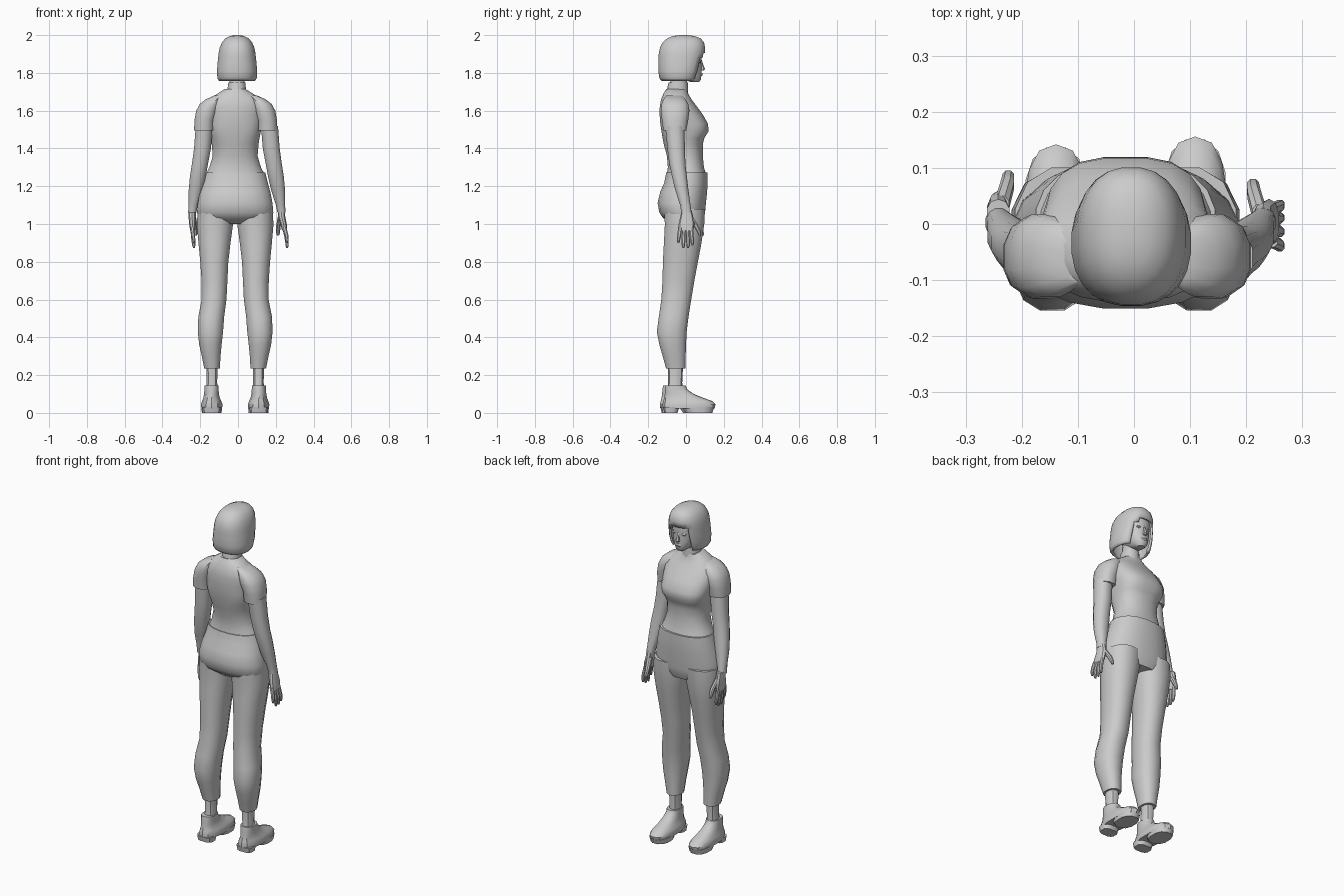
import bpy, bmesh
from math import sin, cos, pi, copysign

XC = -0.015  # body mid-line


def finish(name, bm, angle=38):
    bmesh.ops.recalc_face_normals(bm, faces=bm.faces)
    me = bpy.data.meshes.new(name)
    bm.to_mesh(me)
    bm.free()
    ob = bpy.data.objects.new(name, me)
    bpy.context.collection.objects.link(ob)
    bpy.ops.object.select_all(action='DESELECT')
    ob.select_set(True)
    bpy.context.view_layer.objects.active = ob
    bpy.ops.object.shade_smooth_by_angle(angle=angle * pi / 180)
    return ob


def loft(name, rings, n=12, p=2.3, caps=True, keep=None):
    """Skin horizontal rings given as (z, x0, x1, y0, y1[, squareness])."""
    bm = bmesh.new()
    loops = []
    for z, x0, x1, y0, y1, *q in rings:
        e = 2 / (q[0] if q else p)
        loop = []
        for i in range(n):
            a = 2 * pi * (i + 0.5) / n
            c, s = cos(a), sin(a)
            loop.append(bm.verts.new(((x0 + x1) / 2 + (x1 - x0) / 2 * copysign(abs(c) ** e, c),
                                      (y0 + y1) / 2 + (y1 - y0) / 2 * copysign(abs(s) ** e, s), z)))
        loops.append(loop)
    for lo, hi in zip(loops, loops[1:]):
        for i in range(n):
            j = (i + 1) % n
            bm.faces.new((lo[i], lo[j], hi[j], hi[i]))
    if caps:
        bm.faces.new(loops[0])
    bm.faces.new(loops[-1])
    if keep:
        drop = [f for f in bm.faces if not keep(f.calc_center_median())]
        bmesh.ops.delete(bm, geom=drop, context='FACES')
    return finish(name, bm)


def sym(rows):
    """Rows (z, half width, y0, y1[, squareness]) centred on the mid-line."""
    return [(z, XC - h, XC + h, *r) for z, h, *r in rows]


def side(rows, s, xc=XC, dy=0):
    """Rows measured outward from the mid-line, placed on side s."""
    return [(z, *sorted((xc + s * a, xc + s * b)), y0 + dy, y1 + dy, *q)
            for z, a, b, y0, y1, *q in rows]


# Shirt body, with a squared bust
loft("shirt", sym([
    (1.262, .158, -.103, .108), (1.30, .138, -.097, .096), (1.36, .12, -.102, .09),
    (1.42, .125, -.118, .09), (1.455, .13, -.125, .098, 2.7), (1.49, .137, -.131, .120, 3),
    (1.53, .145, -.137, .118, 2.8), (1.58, .155, -.141, .09), (1.62, .158, -.14, .06),
    (1.66, .14, -.133, .03), (1.69, .095, -.12, .012), (1.715, .055, -.105, .008)]), n=20)
loft("collar", [(1.69, -.06, .045, -.105, .012), (1.75, -.052, .04, -.093, .01)], n=14)
loft("neck", [(1.73, -.046, .036, -.088, .003), (1.82, -.046, .036, -.075, .02)], n=12)

# Trousers
loft("hips", sym([
    (1.0, .12, -.08, .085), (1.035, .195, -.125, .098), (1.06, .204, -.142, .102),
    (1.11, .2, -.152, .107), (1.17, .188, -.138, .113), (1.22, .174, -.116, .116),
    (1.272, .161, -.106, .116)]), n=20)

leg_rows = [
    (.235, .08, .165, -.107, -.002), (.30, .076, .178, -.125, .0), (.36, .07, .192, -.143, .002),
    (.43, .062, .2, -.157, .006), (.51, .056, .197, -.146, .016), (.60, .044, .179, -.133, .03),
    (.70, .039, .18, -.127, .047), (.80, .034, .187, -.125, .066), (.90, .022, .197, -.12, .085),
    (1.0, .008, .206, -.115, .1), (1.08, .004, .2, -.12, .104)]
shoe_rows = [
    (.022, .068, .18, -.128, .145, 2.5), (.045, .066, .182, -.13, .15, 2.5),
    (.062, .072, .177, -.126, .135, 2.4), (.078, .08, .17, -.122, .09), (.1, .085, .166, -.118, .035),
    (.125, .087, .163, -.117, .0), (.145, .087, .163, -.113, -.008)]
sleeve_rows = [
    (1.495, .115, .222, -.122, .003, 2.6), (1.55, .11, .22, -.13, .014), (1.6, .09, .211, -.135, .02),
    (1.635, .08, .192, -.132, .015), (1.66, .07, .16, -.122, .0), (1.68, .06, .115, -.105, -.02)]
arm_rows = [
    (1.06, .208, .253, -.025, .03), (1.10, .2, .25, -.032, .025), (1.18, .174, .25, -.058, .014),
    (1.25, .158, .244, -.075, .006), (1.32, .145, .233, -.09, -.002), (1.40, .13, .222, -.1, -.004),
    (1.52, .12, .213, -.112, -.008)]

for s, tag in ((-1, "left"), (1, "right")):
    loft("leg_" + tag, side(leg_rows, s), n=12)
    loft("ankle_" + tag, side([(.1, .088, .162, -.105, -.015), (.16, .094, .152, -.094, -.02),
                               (.26, .092, .155, -.096, -.015)], s), n=10)
    # Shoes with separate heel and forefoot soles
    d = .006 if s > 0 else -.008
    loft("shoe_" + tag, side(shoe_rows, s, dy=d), n=14)
    loft("heel_" + tag, side([(0, .078, .172, -.122, -.05, 3), (.03, .074, .176, -.128, -.04, 3)], s, dy=d), n=12)
    loft("sole_" + tag, side([(0, .07, .178, -.01, .135), (.03, .068, .18, -.03, .147)], s, dy=d), n=12)

    # Sleeves and arms
    loft("sleeve_" + tag, side(sleeve_rows, s, xc=-.012), n=12)
    ax = 0 if s > 0 else -.012
    loft("arm_" + tag, side(arm_rows, s, xc=ax), n=12)

    # Hands: the right leans outward, the left inward
    lean = .026 if s > 0 else -.012
    dy = 0 if s > 0 else .015

    def flesh(name, pts, n=8):
        # pts: (z, outward x, y, half thickness, half width)
        loft(name, side([(z, x - t, x + t, y - w, y + w) for z, x, y, t, w in pts], s, xc=ax, dy=dy), n=n)

    flesh("palm_" + tag, [(.965, .234 + lean * .5, .0, .014, .038), (1.0, .233 + lean * .3, .003, .018, .042),
                          (1.04, .231, .004, .02, .034), (1.075, .23, .003, .021, .026)], 10)
    for k, (y, tip) in enumerate(((-.04, .9), (-.014, .872), (.011, .872), (.034, .885))):
        mid = (tip + .98) / 2
        flesh(f"finger_{tag}_{k + 1}", [(tip, .233 + lean, y * 1.0, .005, .005), (tip + .015, .234 + lean, y, .009, .0095),
                                       (mid, .236 + lean * .8, y * .9, .011, .011), (.985, .234 + lean * .4, y * .75, .012, .012)])
    flesh("thumb_" + tag, [(.938, .212, .074, .006, .006), (.955, .212, .07, .011, .011),
                           (.99, .214, .053, .013, .015), (1.04, .224, .018, .014, .018)])

# Head with a tapered jaw
HX = -.005
loft("head", [(z, HX - h, HX + h, *r) for z, h, *r in [
    (1.752, .022, .025, .07), (1.765, .036, -.02, .08), (1.79, .054, -.06, .083), (1.82, .066, -.09, .083),
    (1.86, .072, -.1, .082), (1.90, .075, -.1, .086), (1.94, .07, -.09, .075), (1.97, .05, -.06, .05)]], n=16)
loft("nose", [(1.812, HX - .01, HX + .01, .07, .092), (1.82, HX - .013, HX + .013, .07, .101),
              (1.84, HX - .008, HX + .008, .07, .093), (1.868, HX - .006, HX + .006, .07, .083)], n=6)
loft("lips", [(1.782, HX - .012, HX + .012, .06, .084), (1.79, HX - .02, HX + .02, .06, .089),
              (1.8, HX - .016, HX + .016, .06, .087)], n=8)
for s in (-1, 1):
    c = HX + s * .031
    loft("eye", [(1.85, c - .008, c + .008, .06, .075), (1.857, c - .015, c + .015, .06, .08),
                 (1.865, c - .008, c + .008, .06, .077)], n=8)

# Bob haircut: an open shell with an arched face opening
def keep(c):
    arch = 1.905 - 6 * (c.x + .02) ** 2
    return not (c.z < arch and c.y > .03 and abs(c.x - HX) < .072)


hair = loft("hair", [(z, HX - h, HX + h, *r) for z, h, *r in [
    (1.757, .096, -.13, .055), (1.772, .105, -.142, .065), (1.81, .107, -.147, .08), (1.85, .104, -.147, .09),
    (1.88, .101, -.146, .096), (1.905, .098, -.145, .101), (1.935, .092, -.138, .102), (1.962, .08, -.124, .096),
    (1.983, .062, -.1, .078), (1.995, .038, -.07, .045), (2.0, .015, -.035, .01)]], n=24, caps=False, keep=keep)
mod = hair.modifiers.new("thickness", 'SOLIDIFY')
mod.thickness = .012
mod.offset = -1
